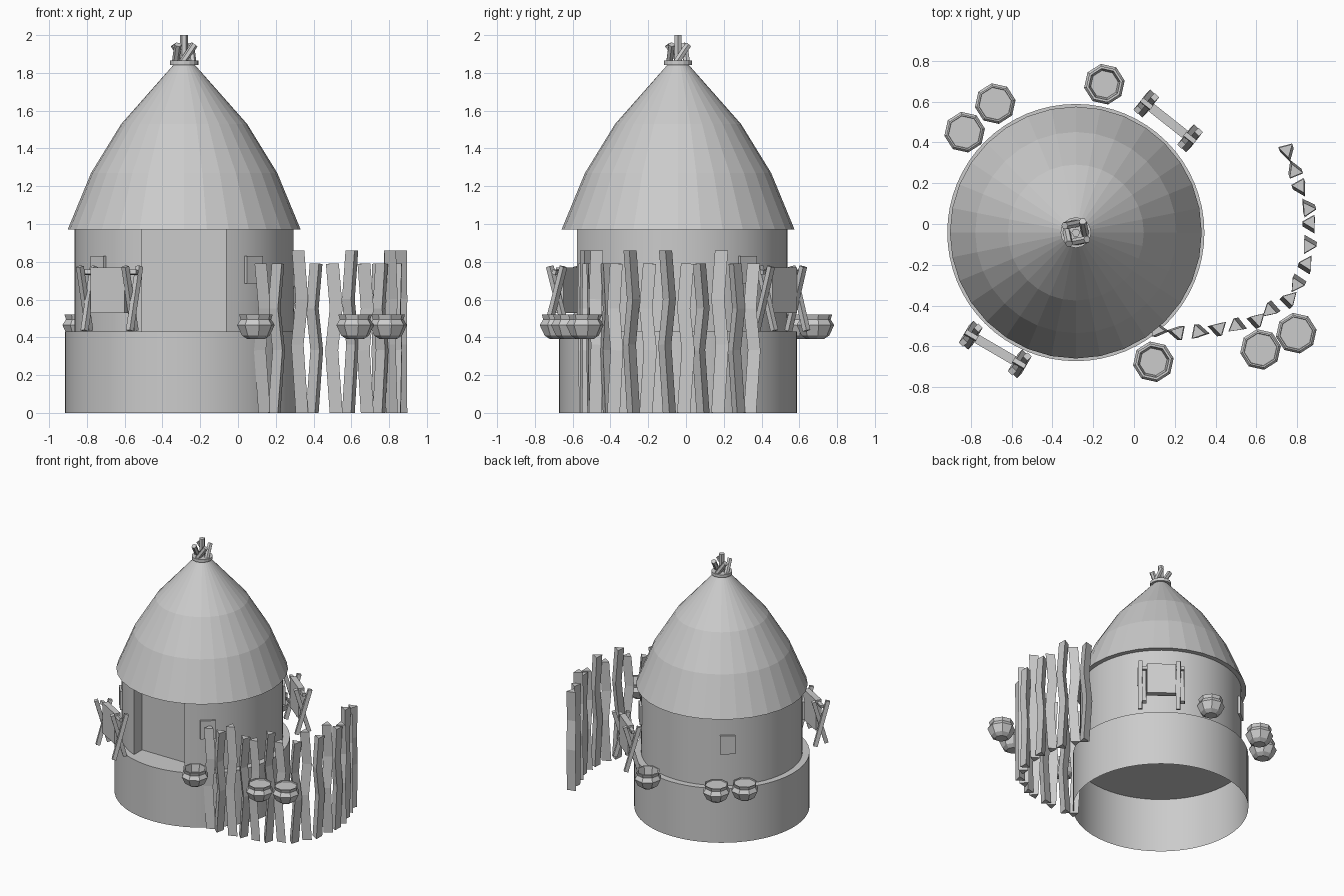
import bpy, bmesh, math
from mathutils import Vector

if "Cube" in bpy.data.objects:
    bpy.data.objects.remove(bpy.data.objects["Cube"])

grey = bpy.data.materials.new("plain_grey")
grey.use_nodes = True
COLOR = (0.6, 0.6, 0.6, 1)
grey.diffuse_color = COLOR
grey.node_tree.nodes["Principled BSDF"].inputs["Base Color"].default_value = COLOR

CENTRE = Vector((-0.285, -0.042, 0))
WALL_R = 0.58


def finish(bm, name, smooth=False):
    bmesh.ops.recalc_face_normals(bm, faces=bm.faces)
    mesh = bpy.data.meshes.new(name)
    bm.to_mesh(mesh)
    bm.free()
    mesh.materials.append(grey)
    obj = bpy.data.objects.new(name, mesh)
    bpy.context.collection.objects.link(obj)
    if smooth:
        bpy.ops.object.select_all(action="DESELECT")
        obj.select_set(True)
        bpy.context.view_layer.objects.active = obj
        bpy.ops.object.shade_smooth_by_angle(angle=math.radians(30))
    return obj


def bridge(bm, lower, upper):
    for i in range(len(lower)):
        j = (i + 1) % len(lower)
        bm.faces.new((lower[i], lower[j], upper[j], upper[i]))


def lathe(name, profile, sides, at, cap_start=False, cap_end=False, smooth=False, turn=0):
    bm = bmesh.new()
    rings = []
    for r, z in profile:
        angles = [turn + math.tau * i / sides for i in range(sides)]
        rings.append([bm.verts.new((at.x + r * math.cos(a), at.y + r * math.sin(a), z))
                      for a in angles])
    for a, b in zip(rings, rings[1:]):
        bridge(bm, a, b)
    if cap_start:
        bm.faces.new(rings[0])
    if cap_end:
        bm.faces.new(rings[-1])
    return finish(bm, name, smooth)


def stick(name, points, radius, sides, turn=0):
    """Prism following a path, its ends square to the whole stick."""
    points = [Vector(p) for p in points]
    rot = Vector((0, 0, 1)).rotation_difference(points[-1] - points[0])
    bm = bmesh.new()
    rings = []
    for p in points:
        ring = []
        for i in range(sides):
            a = turn + math.tau * i / sides
            ring.append(bm.verts.new(p + rot @ Vector((radius * math.cos(a), radius * math.sin(a), 0))))
        rings.append(ring)
    for a, b in zip(rings, rings[1:]):
        bridge(bm, a, b)
    bm.faces.new(rings[0])
    bm.faces.new(rings[-1])
    return finish(bm, name)


def box(name, at, size, angle):
    bm = bmesh.new()
    bmesh.ops.create_cube(bm, size=1)
    bmesh.ops.scale(bm, vec=size, verts=bm.verts)
    obj = finish(bm, name)
    obj.location = at
    obj.rotation_euler.z = angle
    return obj


# Foundation drum, open underneath
lathe("foundation", [(0.63, 0), (0.63, 0.43)], 64, CENTRE, cap_end=True, smooth=True)

# Round wall with a flat recessed doorway at the front
outline = [(WALL_R * math.cos(a), WALL_R * math.sin(a))
           for a in (math.radians(-67.5 + 5.625 * i) for i in range(57))]
(left_x, front_y), (right_x, _) = outline[-1], outline[0]
outline += [(left_x, front_y + 0.1), (right_x, front_y + 0.1)]
bm = bmesh.new()
rings = [[bm.verts.new((CENTRE.x + x, CENTRE.y + y, z)) for x, y in outline]
         for z in (0.43, 0.975)]
bridge(bm, *rings)
finish(bm, "wall", smooth=True)

# Thatched roof, binding and tip sticks
lathe("roof", [(0.617, 0.97), (0.493, 1.27), (0.333, 1.53), (0.05, 1.85)],
      32, CENTRE, cap_start=True, cap_end=True)
lathe("roof_binding", [(0.075, 1.842), (0.075, 1.865)], 16, CENTRE, True, True)
stick("tip_centre_stick", [CENTRE + Vector((0, 0, 1.85)), CENTRE + Vector((0, 0, 2))], 0.021, 6)
for i in range(4):
    a = math.radians(20 + 90 * i)
    out = Vector((math.cos(a), math.sin(a), 0))
    side = Vector((-out.y, out.x, 0))
    foot = CENTRE + out * 0.04 - side * 0.025 + Vector((0, 0, 1.855))
    top = CENTRE + out * 0.05 + side * 0.04 + Vector((0, 0, 1.95))
    stick("tip_stick", [foot, top], 0.019, 6)

# Four small window plates around the wall
for degrees in (-51, 39, 129, 219):
    a = math.radians(degrees)
    spot = CENTRE + Vector((math.cos(a), math.sin(a), 0)) * WALL_R
    box("window", spot + Vector((0, 0, 0.757)), (0.03, 0.11, 0.145), a)

# Curved fence of bent three-sided stakes
stakes = [(0.12, -0.52), (0.21, -0.53), (0.32, -0.53), (0.41, -0.51), (0.505, -0.5),
          (0.6, -0.47), (0.67, -0.42), (0.76, -0.37), (0.8, -0.29), (0.845, -0.2),
          (0.855, -0.1), (0.865, 0), (0.85, 0.08), (0.815, 0.18), (0.785, 0.265), (0.75, 0.355)]
for i, (x, y) in enumerate(stakes):
    height = 0.86 if i in (2, 5, 8, 10, 13) else 0.79
    before, after = stakes[max(i - 1, 0)], stakes[min(i + 1, len(stakes) - 1)]
    along = (Vector(after) - Vector(before)).normalized()
    bend = 0.012 if i % 2 else -0.012
    path = [(x + along.x * bend * k, y + along.y * bend * k, height * f)
            for f, k in ((0, -1), (0.42, 1), (0.7, -1), (1, 0.7))]
    stick("fence_stake", path, 0.04, 3, turn=math.atan2(along.y, along.x) + i * 0.9)

# Hide-drying racks: crossed legs, a bar and a hanging sheet
for start, end in (((-0.8, -0.545), (-0.56, -0.685)), ((0.06, 0.59), (0.275, 0.42))):
    start, end = Vector((*start, 0)), Vector((*end, 0))
    along = (end - start).normalized()
    across = Vector((-along.y, along.x, 0))
    for foot in (start, end):
        for s in (-1, 1):
            shift = foot + along * 0.014 * s
            stick("rack_leg", [shift - across * 0.05 * s + Vector((0, 0, 0.435)),
                               shift + across * 0.05 * s + Vector((0, 0, 0.775))], 0.021, 4)
    lift = Vector((0, 0, 0.745))
    stick("rack_bar", [start - along * 0.03 + lift, end + along * 0.03 + lift], 0.017, 4)
    box("rack_sheet", (start + end) / 2 + Vector((0, 0, 0.65)), (0.21, 0.045, 0.24),
        math.atan2(along.y, along.x))

# Eight-sided pots: open ones and filled ones
body = [(0.045, 0.39), (0.075, 0.41), (0.101, 0.465), (0.082, 0.495), (0.09, 0.52)]
pots = [(-0.83, 0.45, False), (-0.68, 0.59, False), (-0.145, 0.685, True),
        (0.095, -0.675, True), (0.62, -0.615, False), (0.795, -0.535, False)]
for x, y, is_open in pots:
    inside = [(0.078, 0.52), (0.068, 0.46)] if is_open else [(0.082, 0.52), (0.08, 0.512)]
    lathe("open_pot" if is_open else "filled_pot", body + inside, 8, Vector((x, y, 0)),
          True, True, turn=math.radians(10))
